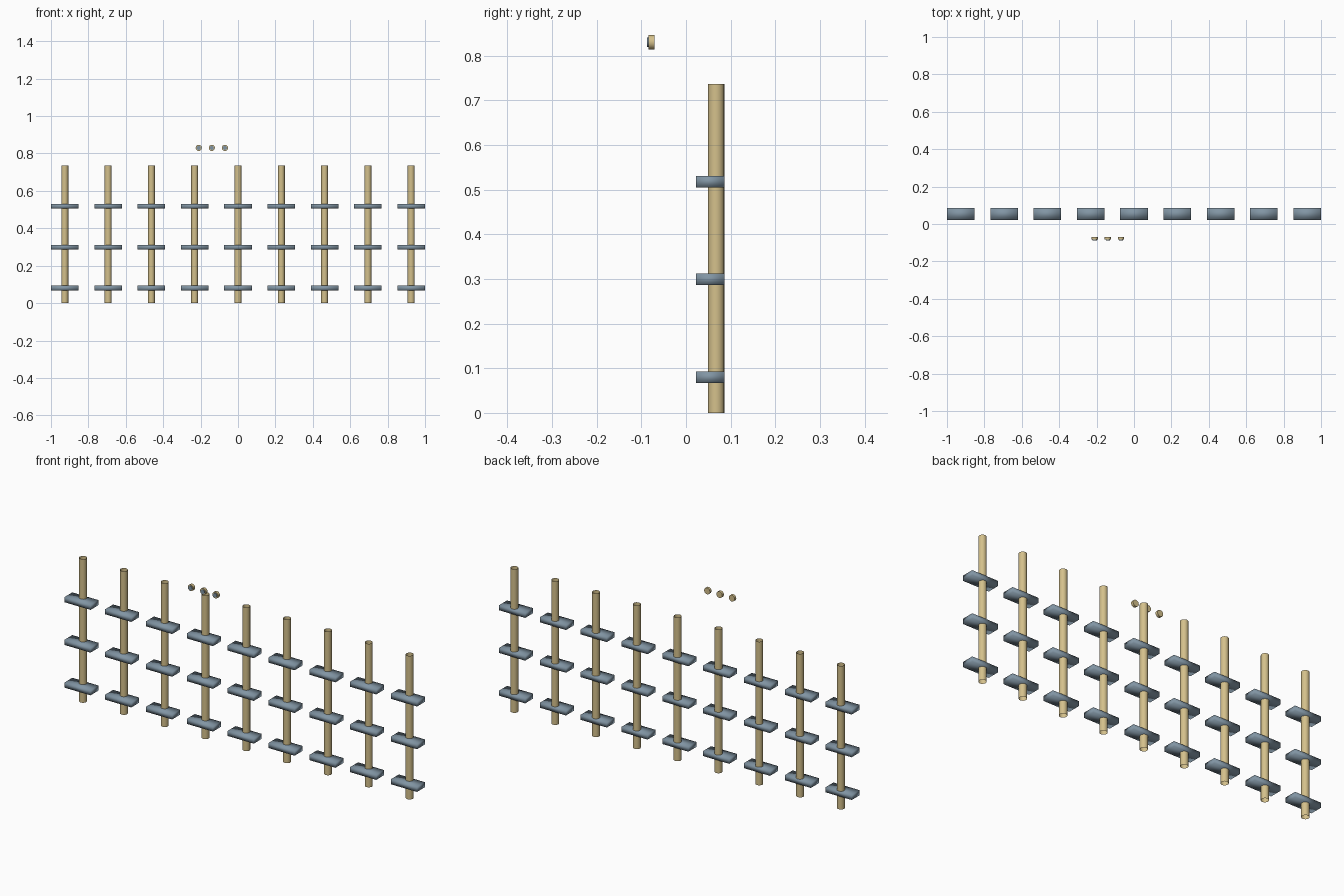
import bpy, math

cube = bpy.data.objects.get("Cube")
if cube:
    bpy.data.objects.remove(cube, do_unlink=True)


def make_material(name, rgb):
    mat = bpy.data.materials.new(name)
    mat.use_nodes = True
    color = (*rgb, 1)
    mat.diffuse_color = color
    mat.node_tree.nodes["Principled BSDF"].inputs["Base Color"].default_value = color
    return mat


tan = make_material("pale wood", (0.66, 0.53, 0.26))
slate = make_material("slate blue", (0.22, 0.30, 0.37))


def finish(name, mat, smooth_angle):
    obj = bpy.context.object
    obj.name = name
    obj.data.materials.append(mat)
    bpy.ops.object.transform_apply(location=False, rotation=True, scale=True)
    bpy.ops.object.shade_smooth_by_angle(angle=math.radians(smooth_angle))
    return obj


def cylinder(name, mat, radius, depth, location, along_y=False, caps="NGON"):
    bpy.ops.mesh.primitive_cylinder_add(
        vertices=16, radius=radius, depth=depth, location=location,
        end_fill_type=caps, rotation=(math.pi / 2 if along_y else 0, 0, 0))
    return finish(name, mat, 40)


POSTS = 9
END_X = 0.926
HEIGHT = 0.736

for i in range(POSTS):
    x = END_X * (2 * i / (POSTS - 1) - 1)
    # Hollow, open-ended post
    cylinder(f"post_{i + 1}", tan, 0.0185, HEIGHT, (x, 0.0675, HEIGHT / 2), caps="NOTHING")
    # Three softly shaded crosspieces, flush with the back of the post
    for row in range(3):
        bpy.ops.mesh.primitive_cube_add(size=1, location=(x, 0.054, 0.08 + 0.219 * row))
        bpy.context.object.scale = (0.148, 0.064, 0.026)
        finish(f"crosspiece_{i + 1}_{row + 1}", slate, 180)

# Three small floating knobs with a raised front button
for i in range(3):
    x = -0.21 + 0.07 * i
    cylinder(f"knob_{i + 1}", tan, 0.0165, 0.0135, (x, -0.077, 0.83), along_y=True)
    cylinder(f"knob_button_{i + 1}", slate, 0.011, 0.006, (x, -0.084, 0.83), along_y=True)
